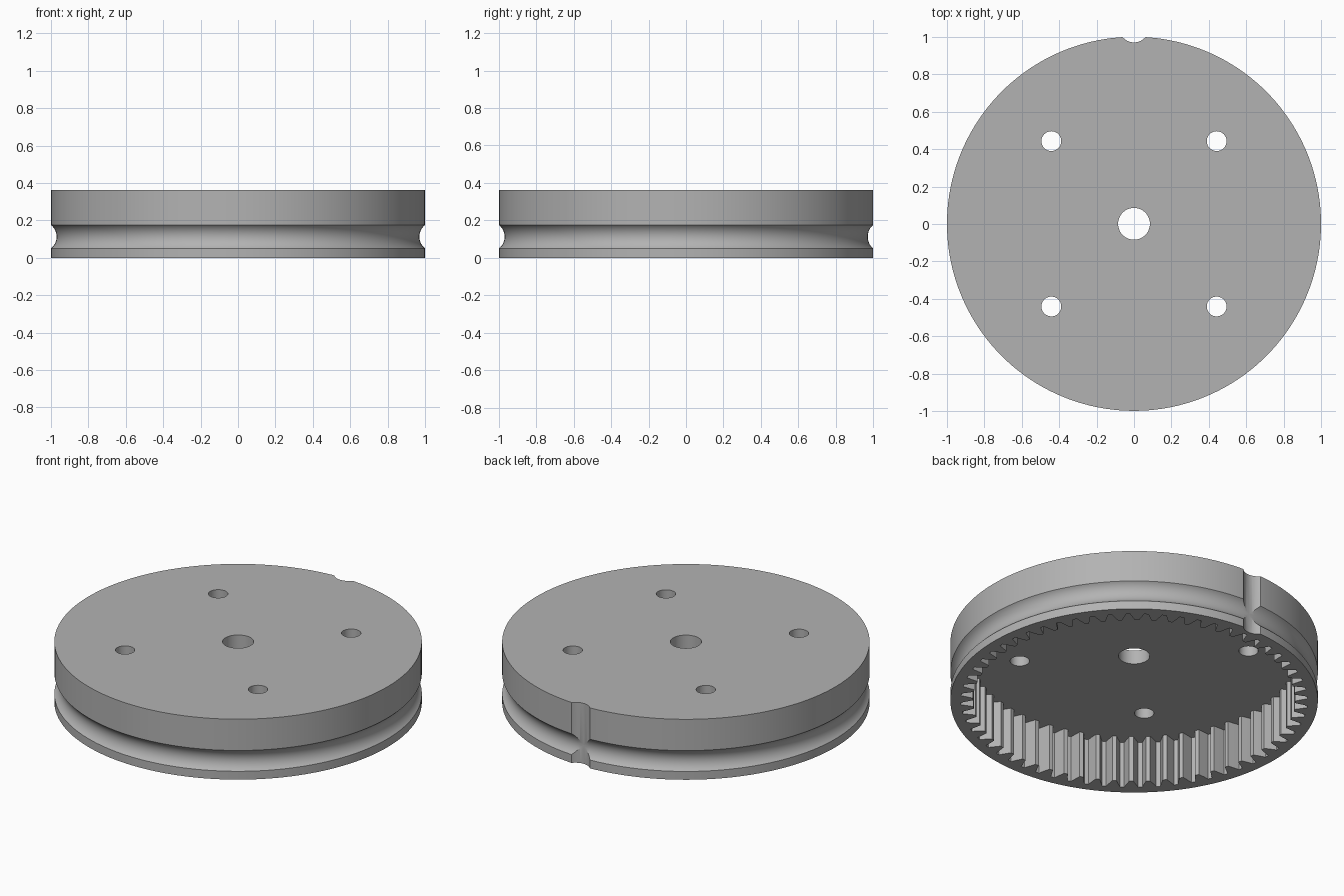
import bpy, bmesh, math

cube = bpy.data.objects.get("Cube")
if cube:
    bpy.data.objects.remove(cube, do_unlink=True)

HEIGHT = 0.363
POCKET = 0.28        # depth of the toothed pocket
TEETH = 60
CY = 0.001           # disc axis, offset by the rim notch
GROOVE_Z, GROOVE_HALF, GROOVE_R = 0.1125, 0.0625, 0.08
GROOVE_C = 1 + math.sqrt(GROOVE_R ** 2 - GROOVE_HALF ** 2)

grey = bpy.data.materials.new("plain grey")
grey.use_nodes = True
colour = (0.45, 0.45, 0.45, 1)
grey.diffuse_color = colour
grey.node_tree.nodes["Principled BSDF"].inputs["Base Color"].default_value = colour


def make_object(name, bm):
    bmesh.ops.recalc_face_normals(bm, faces=bm.faces[:])
    mesh = bpy.data.meshes.new(name)
    bm.to_mesh(mesh)
    bm.free()
    mesh.materials.append(grey)
    ob = bpy.data.objects.new(name, mesh)
    bpy.context.collection.objects.link(ob)
    return ob


def prism(name, outline, z0, z1):
    """Extrude a closed outline of (x, y) points from z0 to z1."""
    bm = bmesh.new()
    face = bm.faces.new([bm.verts.new((x, y, z0)) for x, y in outline])
    top = bmesh.ops.extrude_face_region(bm, geom=[face])["geom"]
    verts = [v for v in top if isinstance(v, bmesh.types.BMVert)]
    bmesh.ops.translate(bm, verts=verts, vec=(0, 0, z1 - z0))
    return make_object(name, bm)


def circle(x, y, r, n):
    steps = [math.tau * i / n for i in range(n)]
    return [(x + r * math.cos(a), y + r * math.sin(a)) for a in steps]


def lathe(name, profile, n):
    """Revolve (radius, z) points around the disc axis and cap both ends."""
    bm = bmesh.new()
    rings = [[bm.verts.new((x, y, z)) for x, y in circle(0, CY, r, n)]
             for r, z in profile]
    for low, high in zip(rings, rings[1:]):
        for i in range(n):
            j = (i + 1) % n
            bm.faces.new((low[i], low[j], high[j], high[i]))
    bm.faces.new(rings[0][::-1])
    bm.faces.new(rings[-1])
    return make_object(name, bm)


# Disc with a round rope groove in its rim
sweep = math.asin(GROOVE_HALF / GROOVE_R)
angles = [sweep * (i / 8 - 1) for i in range(17)]
arc = [(GROOVE_C - GROOVE_R * math.cos(a), GROOVE_Z + GROOVE_R * math.sin(a))
       for a in angles]
disc = lathe("grooved_disc", [(1, 0)] + arc + [(1, HEIGHT)], 160)

# Pocket cutter shaped like a spur gear, leaving inward teeth
flank = [(0.877, -0.0347), (0.908, -0.0235), (0.943, -0.0115)]
flank += [(r, -w) for r, w in reversed(flank)]
outline = []
for t in range(TEETH):
    for r, w in flank:
        a = math.tau * t / TEETH + w / r
        outline.append((r * math.cos(a), CY + r * math.sin(a)))
cutters = [prism("gear_pocket_cutter", outline, -0.1, POCKET)]

# Axle hole, four screw holes and the vertical rim notch
cutters.append(prism("axle_hole_cutter", circle(0, CY, 0.085, 48), -0.2, 0.6))
for sx in (-1, 1):
    for sy in (-1, 1):
        hole = circle(sx * 0.442, CY + sy * 0.442, 0.053, 32)
        cutters.append(prism("screw_hole_cutter", hole, -0.2, 0.6))
notch = circle(0, CY + GROOVE_C, GROOVE_R, 48)
cutters.append(prism("rim_notch_cutter", notch, -0.2, 0.6))

bpy.ops.object.select_all(action="DESELECT")
bpy.context.view_layer.objects.active = disc
disc.select_set(True)
for cutter in cutters:
    cutter.hide_render = True
    mod = disc.modifiers.new("cut", "BOOLEAN")
    mod.operation = "DIFFERENCE"
    mod.solver = "EXACT"
    mod.object = cutter
    bpy.ops.object.modifier_apply(modifier=mod.name)
for cutter in cutters:
    bpy.data.objects.remove(cutter, do_unlink=True)

bpy.ops.object.shade_smooth_by_angle(angle=math.radians(25))
